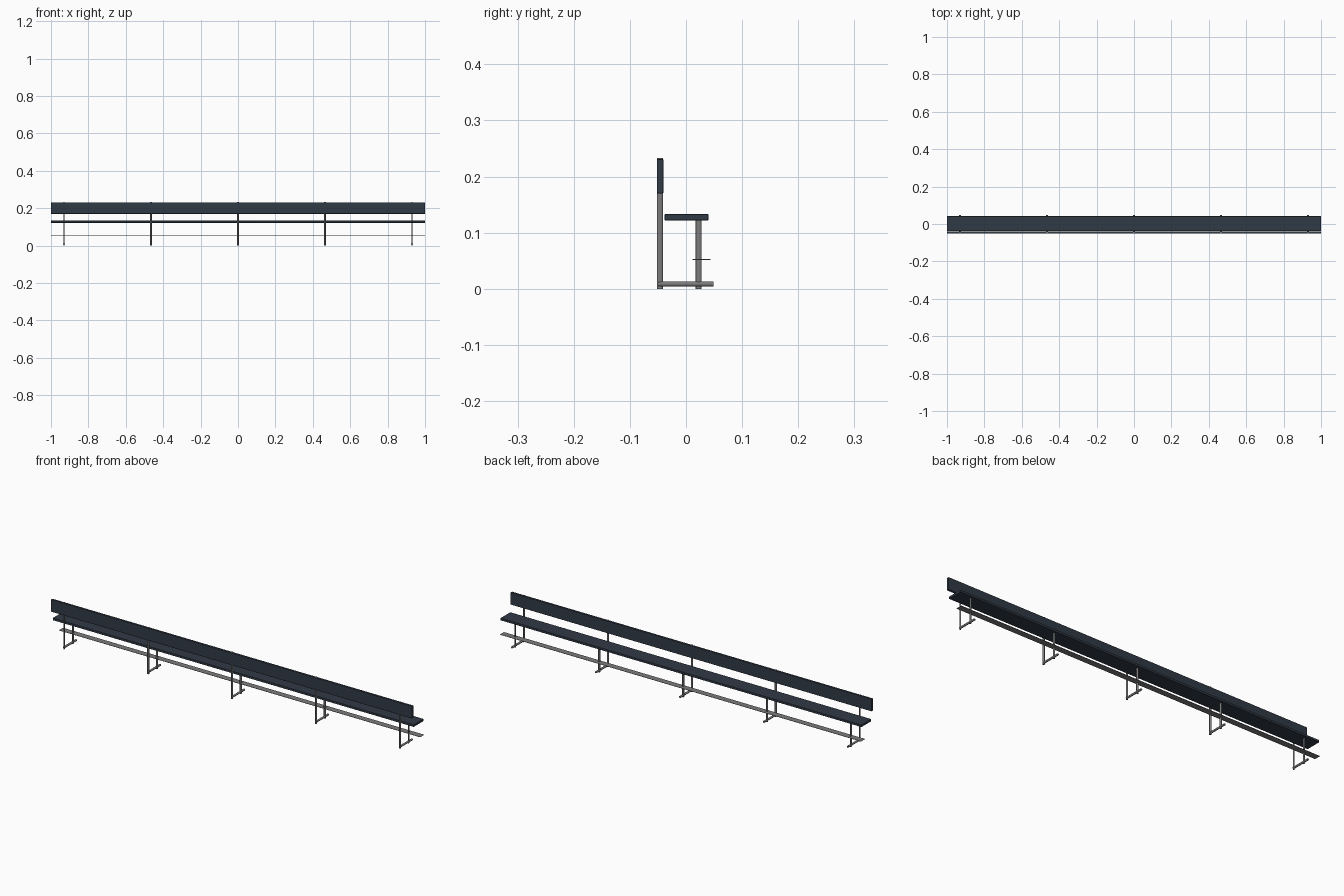
import bpy

if "Cube" in bpy.data.objects:
    bpy.data.objects.remove(bpy.data.objects["Cube"])

def material(name, rgb):
    m = bpy.data.materials.new(name)
    m.diffuse_color = (*rgb, 1)
    m.use_nodes = True
    m.node_tree.nodes["Principled BSDF"].inputs["Base Color"].default_value = m.diffuse_color
    return m

board_blue = material("dark_board", (0.03, 0.042, 0.06))
steel = material("steel", (0.2, 0.2, 0.2))

def box(name, x, y, z, mat, bevel=0.0):
    """Box from (min, max) ranges on each axis."""
    loc = [(a + b) / 2 for a, b in (x, y, z)]
    bpy.ops.mesh.primitive_cube_add(size=1, location=loc)
    o = bpy.context.object
    o.name = name
    o.scale = [b - a for a, b in (x, y, z)]
    bpy.ops.object.transform_apply(location=False, rotation=False, scale=True)
    o.data.materials.append(mat)
    if bevel:
        b = o.modifiers.new("edge", 'BEVEL')
        b.width, b.segments = bevel, 2
        bpy.ops.object.shade_smooth_by_angle()
    return o

def tube(name, loc, rx, ry, length, mat, along_y=False):
    """Round bar, upright or running front to back."""
    rot = (1.570796, 0, 0) if along_y else (0, 0, 0)
    bpy.ops.mesh.primitive_cylinder_add(vertices=16, radius=1, depth=1,
                                        location=loc, rotation=rot)
    o = bpy.context.object
    o.name = name
    o.scale = (rx, ry, length)
    bpy.ops.object.transform_apply(location=False, rotation=True, scale=True)
    o.data.materials.append(mat)
    bpy.ops.object.shade_smooth_by_angle()
    return o

# Long boards and the thin rail shelf
box("backrest", (-1, 1), (-0.052, -0.0405), (0.170, 0.231), board_blue, 0.001)
box("seat", (-1, 1), (-0.038, 0.040), (0.122, 0.133), board_blue, 0.001)
box("lower_shelf", (-1, 1), (0.012, 0.044), (0.0515, 0.0527), steel)

# Five support frames: slimmer posts on the two outer ones
for i, x in enumerate((-0.93, -0.465, 0, 0.465, 0.93)):
    rx = 0.003 if i in (0, 4) else 0.0048
    tube(f"back_post_{i}", (x, -0.0465, 0.1165), rx, 0.0055, 0.233, steel)
    tube(f"seat_post_{i}", (x, 0.0225, 0.0625), rx, 0.0055, 0.125, steel)
    tube(f"foot_{i}", (x, 0, 0.0085), 0.0052, 0.0048, 0.098, steel, True)
